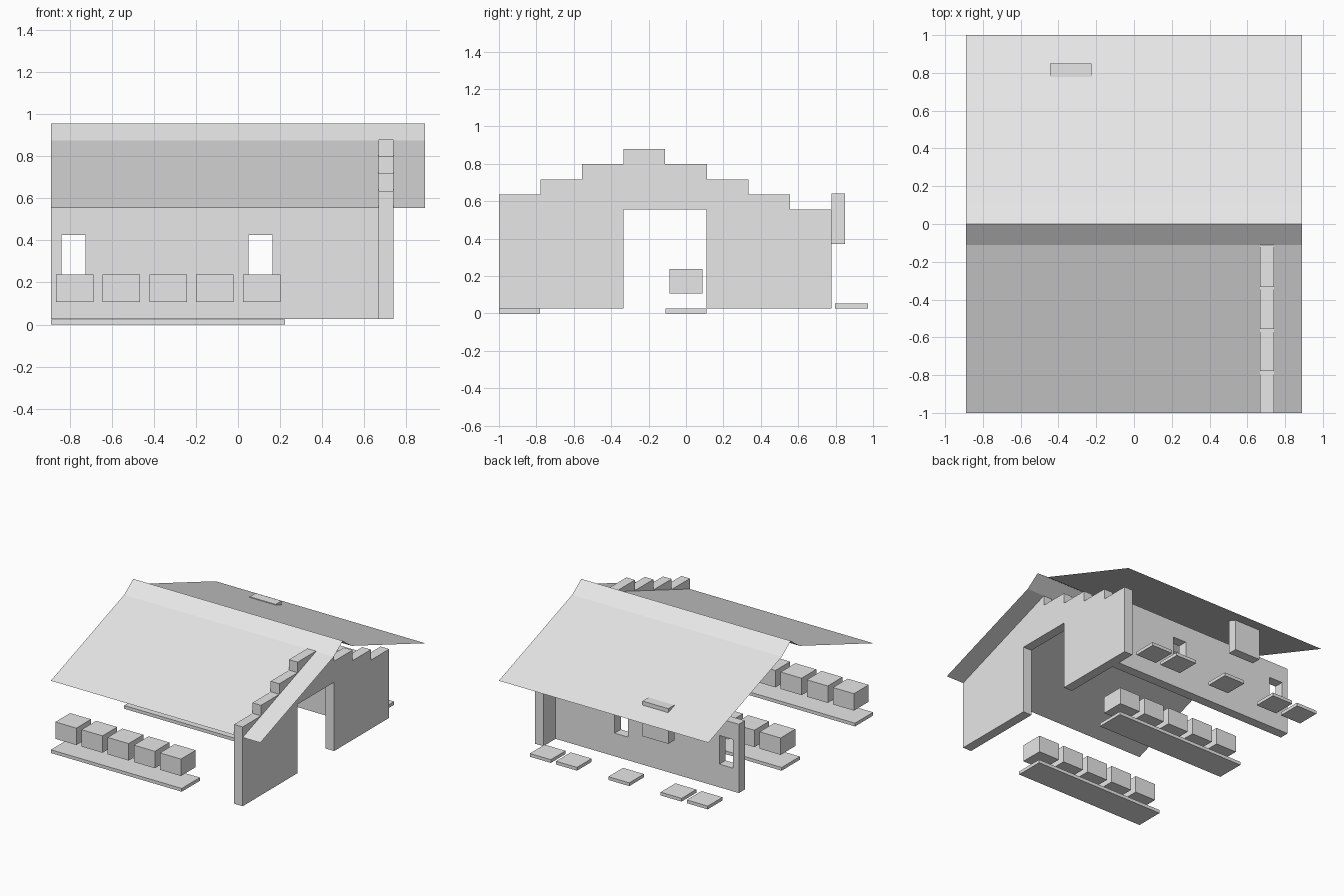
import bpy
import bmesh

cube = bpy.data.objects.get("Cube")
if cube:
    bpy.data.objects.remove(cube, do_unlink=True)

grey = bpy.data.materials.new("light_grey")
grey.use_nodes = True
grey.diffuse_color = (0.8, 0.8, 0.8, 1)
grey.node_tree.nodes["Principled BSDF"].inputs["Base Color"].default_value = (0.8, 0.8, 0.8, 1)

CELL = 2 / 9          # layout module
FLOOR = 0.027         # underside of the walls
EAVE = 0.555          # eave and lintel height
PAD = 0.089           # half width of seats and stepping pads


def finish(name, bm):
    mesh = bpy.data.meshes.new(name)
    bm.to_mesh(mesh)
    bm.free()
    mesh.materials.append(grey)
    obj = bpy.data.objects.new(name, mesh)
    bpy.context.collection.objects.link(obj)
    return obj


def box(name, x, y, z):
    bm = bmesh.new()
    bmesh.ops.create_cube(bm, size=1)
    for v in bm.verts:
        for i, (lo, hi) in enumerate((x, y, z)):
            v.co[i] = lo if v.co[i] < 0 else hi
    return finish(name, bm)


def extrude_x(name, outline, x0, x1):
    """Extrude a closed (y, z) outline along x."""
    bm = bmesh.new()
    face = bm.faces.new([bm.verts.new((x0, y, z)) for y, z in outline])
    moved = bmesh.ops.extrude_face_region(bm, geom=[face])["geom"]
    bmesh.ops.translate(bm, vec=(x1 - x0, 0, 0),
                        verts=[g for g in moved if isinstance(g, bmesh.types.BMVert)])
    bmesh.ops.recalc_face_normals(bm, faces=bm.faces)
    return finish(name, bm)


# Thin roof sheet with a steeper cap along the ridge
bm = bmesh.new()
section = [(-1, EAVE), (-0.11, 0.875), (0, 0.955), (0.11, 0.875), (1, EAVE)]
rows = [[bm.verts.new((x, y, z)) for x in (-0.89, 0.89)] for y, z in section]
for a, b in zip(rows, rows[1:]):
    bm.faces.new((a[0], a[1], b[1], b[0]))
finish("roof", bm)

# Stepped gable wall with a doorway
outline = [(-1, FLOOR)]
y = -1
for steps in (1, 2, 3, 4, 3, 2, 1, 0):
    z = EAVE + steps * 0.081
    outline += [(y, z), (y + CELL, z)]
    y += CELL
outline += [(y, FLOOR), (0.11, FLOOR), (0.11, EAVE), (-0.335, EAVE), (-0.335, FLOOR)]
extrude_x("stepped_gable_wall", outline, 0.667, 0.74)

# Back wall: a grid of panels with the window cells left out
bm = bmesh.new()
xs = (-0.89, -0.84, -0.725, 0.05, 0.165, 0.667)
zs = (FLOOR, 0.205, 0.425, EAVE)
grid = [[bm.verts.new((x, 0.63, z)) for z in zs] for x in xs]
for i in range(len(xs) - 1):
    for j in range(len(zs) - 1):
        if j == 1 and i in (1, 3):
            continue
        bm.faces.new((grid[i][j], grid[i][j + 1], grid[i + 1][j + 1], grid[i + 1][j]))
wall = finish("back_wall", bm)
solid = wall.modifiers.new("thickness", "SOLIDIFY")
solid.thickness = 0.074
solid.offset = -1

# Two rows of seats above low platforms
for row, yc in (("front", -0.89), ("middle", 0)):
    box(row + "_platform", (-0.89, CELL), (yc - 0.11, yc + 0.11), (0, 0.025))
    for n in range(5):
        xc = -0.777 + n * CELL
        box(f"{row}_seat_{n + 1}", (xc - PAD, xc + PAD), (yc - PAD, yc + PAD), (0.107, 0.237))

# Stepping pads behind the back wall
for n, cells in enumerate((2.5, 1.5, -0.5, -2.5, -3.5)):
    xc = cells * CELL
    box(f"stepping_pad_{n + 1}", (xc - PAD, xc + PAD), (0.796, 0.974), (FLOOR, 0.052))

# Hanging block through the back slope
box("hanging_block", (-0.445, -0.225), (0.778, 0.85), (0.37, 0.64))
